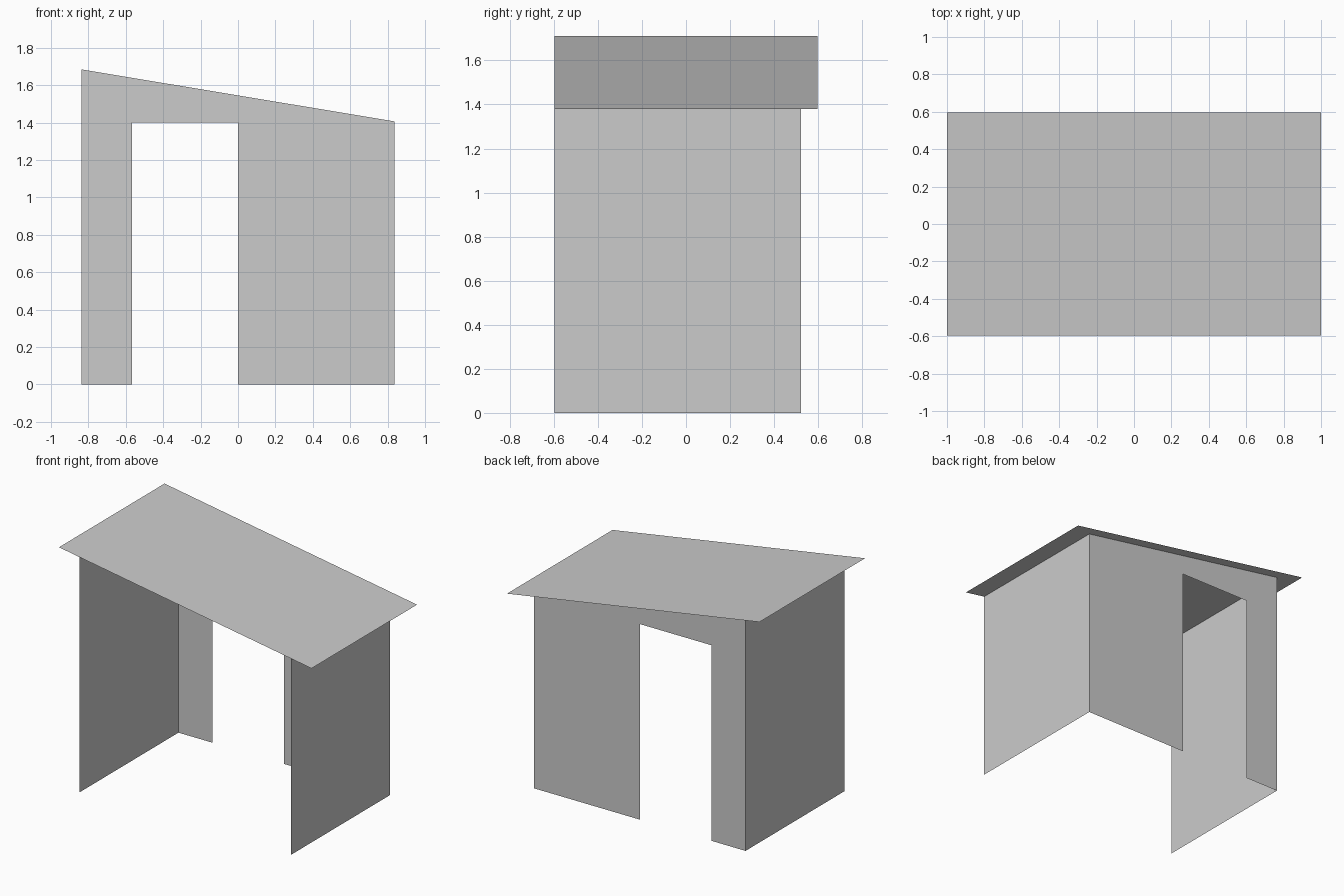
import bpy

if "Cube" in bpy.data.objects:
    bpy.data.objects.remove(bpy.data.objects["Cube"])

HALF_X, FRONT_Y, ROOF_BACK_Y = 1.0, -0.597, 0.597
WALL_X, WALL_BACK_Y = 0.837, 0.522
DOOR_L, DOOR_R, DOOR_TOP = -0.567, 0.0, 1.40


def roof_z(x):
    return 1.545 - 0.166 * x


def panel(name, points):
    mesh = bpy.data.meshes.new(name)
    mesh.from_pydata(points, [], [list(range(len(points)))])
    obj = bpy.data.objects.new(name, mesh)
    bpy.context.collection.objects.link(obj)
    return obj


# Sloping roof sheet
panel("roof", [(x, y, roof_z(x)) for x, y in (
    (-HALF_X, FRONT_Y), (HALF_X, FRONT_Y),
    (HALF_X, ROOF_BACK_Y), (-HALF_X, ROOF_BACK_Y))])

# Side walls, flush with the open front, facing outwards
for name, x, ya, yb in (("right_wall", WALL_X, FRONT_Y, WALL_BACK_Y),
                        ("left_wall", -WALL_X, WALL_BACK_Y, FRONT_Y)):
    top = roof_z(x)
    panel(name, [(x, ya, 0), (x, yb, 0), (x, yb, top), (x, ya, top)])

# Back wall with a doorway notch, facing backwards
profile = [(WALL_X, 0), (DOOR_R, 0), (DOOR_R, DOOR_TOP), (DOOR_L, DOOR_TOP),
           (DOOR_L, 0), (-WALL_X, 0), (-WALL_X, roof_z(-WALL_X)),
           (WALL_X, roof_z(WALL_X))]
panel("back_wall", [(x, WALL_BACK_Y, z) for x, z in profile])
